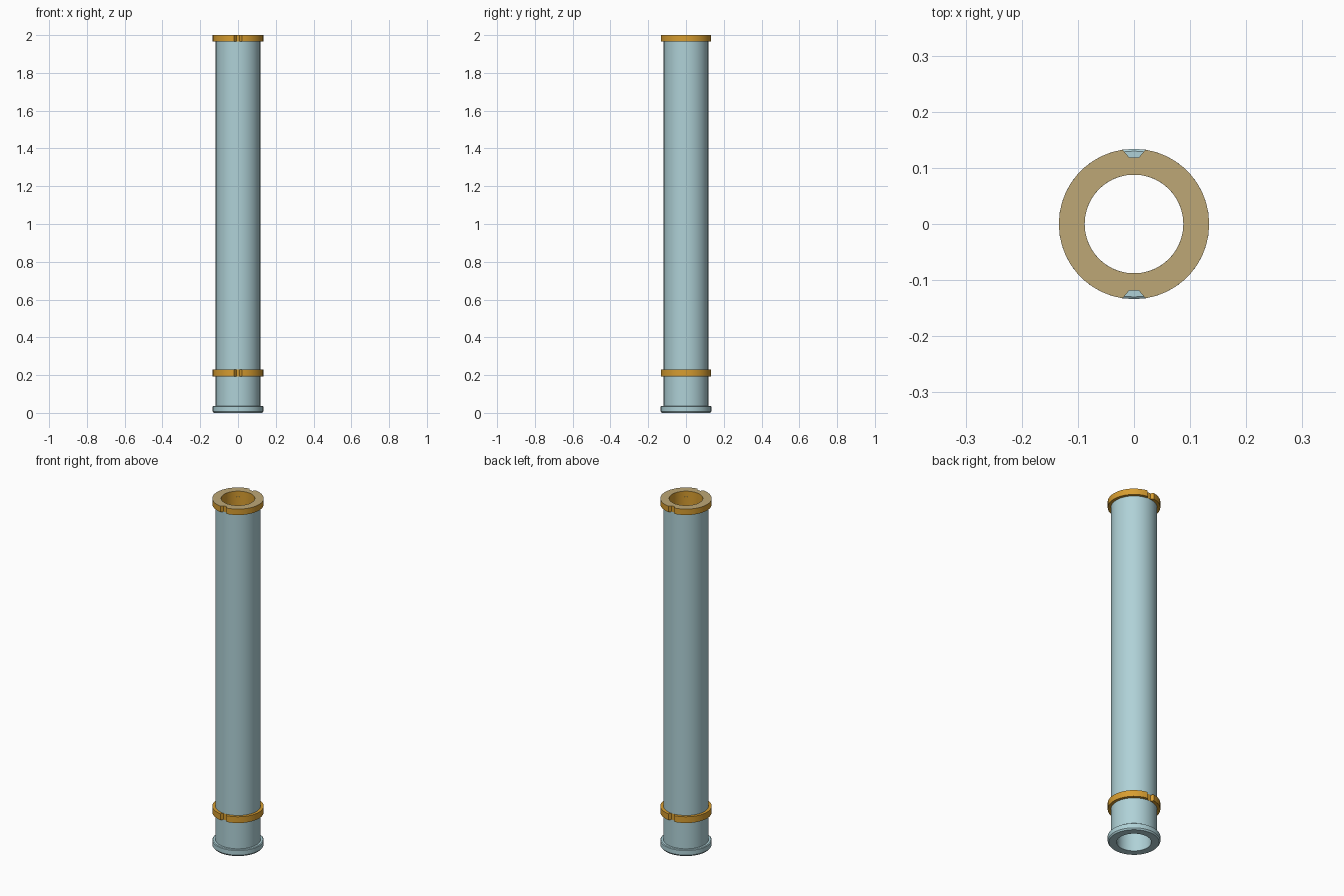
import bpy, bmesh, math

if "Cube" in bpy.data.objects:
    bpy.data.objects.remove(bpy.data.objects["Cube"])

def mat(name, rgb):
    m = bpy.data.materials.new(name)
    m.diffuse_color = (*rgb, 1)
    m.use_nodes = True
    m.node_tree.nodes["Principled BSDF"].inputs["Base Color"].default_value = m.diffuse_color
    return m

BLUE = mat("pale_blue", (0.43, 0.64, 0.68))
ORANGE = mat("amber", (0.68, 0.337, 0.03))
TAN = mat("tan", (0.51, 0.39, 0.18))
N = 40

def finish(name, bm, mats):
    bmesh.ops.recalc_face_normals(bm, faces=bm.faces)
    me = bpy.data.meshes.new(name)
    bm.to_mesh(me)
    bm.free()
    for m in mats:
        me.materials.append(m)
    ob = bpy.data.objects.new(name, me)
    bpy.context.collection.objects.link(ob)
    bpy.ops.object.select_all(action='DESELECT')
    ob.select_set(True)
    bpy.context.view_layer.objects.active = ob
    bpy.ops.object.shade_smooth_by_angle(angle=math.radians(30))
    return ob

def sweep(bm, loops):
    """Join rings of points into a closed tube-like solid."""
    rings = [[bm.verts.new(p) for p in l] for l in loops]
    n = len(rings[0])
    for a, b in zip(rings, rings[1:] + rings[:1]):
        for i in range(n):
            j = (i + 1) % n
            bm.faces.new((a[i], a[j], b[j], b[i]))

def circle(r, z):
    return [(r * math.cos(2 * math.pi * i / N), r * math.sin(2 * math.pi * i / N), z)
            for i in range(N)]

# Hollow pipe with a foot flange
bm = bmesh.new()
profile = [(0.088, 0), (0.128, 0), (0.134, 0.008), (0.134, 0.034), (0.130, 0.037),
           (0.118, 0.037), (0.118, 1.968), (0.088, 1.968), (0.088, 0.19)]
sweep(bm, [circle(r, z) for r, z in profile])
for f in bm.faces:  # amber lining in the upper bore
    c = f.calc_center_median()
    if math.hypot(c.x, c.y) < 0.09 and c.z > 0.2:
        f.material_index = 1
finish("pipe", bm, [BLUE, ORANGE])

def notched_ring(name, r_in, z0, z1, top_mat):
    """Ring with a tapered notch at front and back."""
    pts = []
    for half in (0, 1):
        base = -math.pi / 2 + half * math.pi
        pts += [(base - 0.075, 0.119), (base + 0.075, 0.119)]
        for i in range(21):
            pts.append((base + 0.15 + (math.pi - 0.3) * i / 20, 0.134))
    def loop(z, inner):
        return [((r_in if inner else r) * math.cos(a),
                 (r_in if inner else r) * math.sin(a), z) for a, r in pts]
    bm = bmesh.new()
    sweep(bm, [loop(z0, True), loop(z0, False), loop(z1, False), loop(z1, True)])
    for f in bm.faces:  # upper face colour
        if all(abs(v.co.z - z1) < 1e-5 for v in f.verts):
            f.material_index = 1
    finish(name, bm, [ORANGE, top_mat])

# Collars
notched_ring("top_collar", 0.088, 1.966, 2.0, TAN)
notched_ring("lower_collar", 0.115, 0.193, 0.229, ORANGE)
